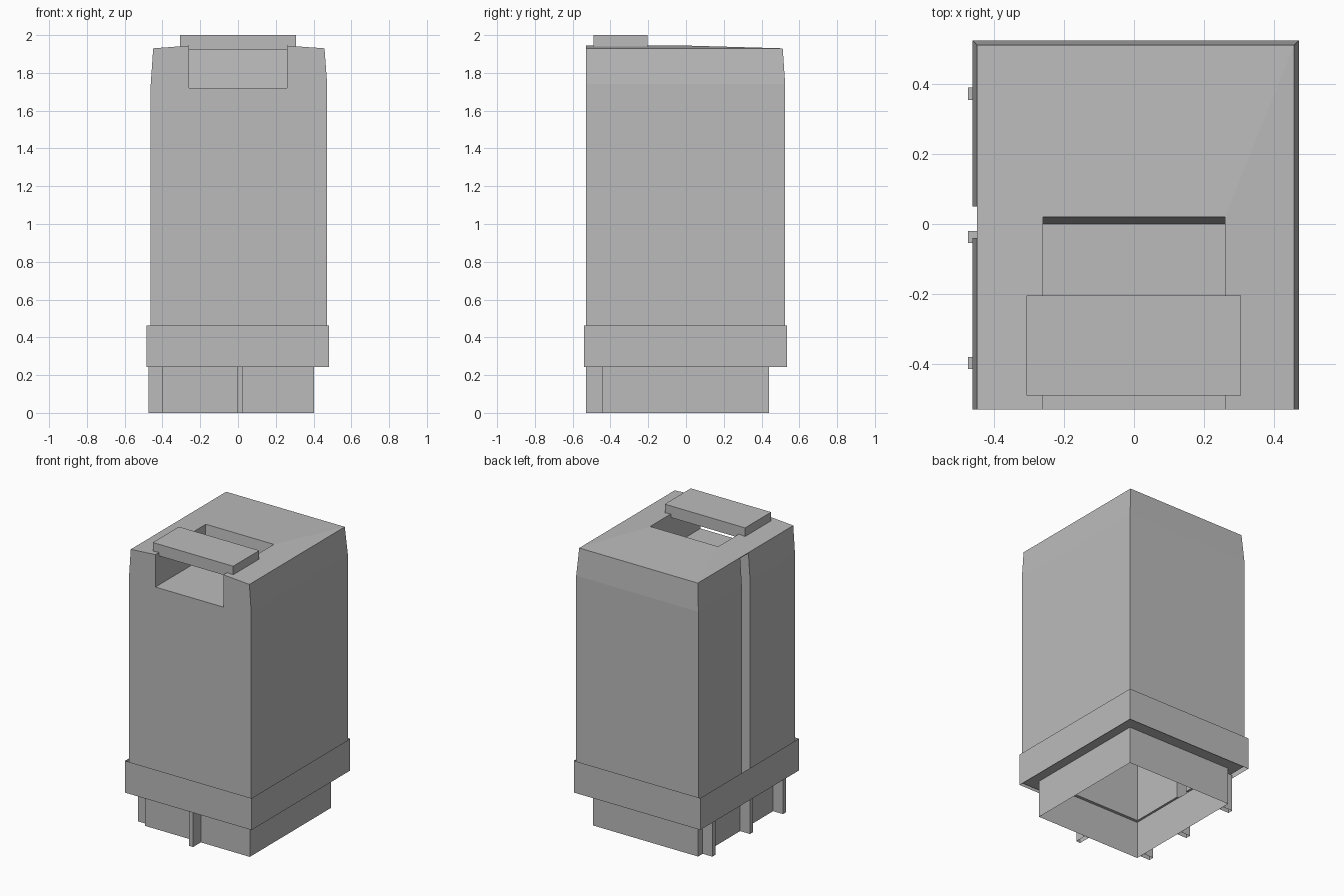
import bpy
import bmesh

cube = bpy.data.objects.get("Cube")
if cube:
    bpy.data.objects.remove(cube, do_unlink=True)

grey = bpy.data.materials.new("plain_grey")
grey.use_nodes = True
grey.diffuse_color = (0.5, 0.5, 0.5, 1)
grey.node_tree.nodes["Principled BSDF"].inputs["Base Color"].default_value = grey.diffuse_color


def finish(name, bm):
    bmesh.ops.recalc_face_normals(bm, faces=bm.faces)
    mesh = bpy.data.meshes.new(name)
    bm.to_mesh(mesh)
    bm.free()
    mesh.materials.append(grey)
    obj = bpy.data.objects.new(name, mesh)
    bpy.context.collection.objects.link(obj)
    return obj


def box(name, x, y, z, top=True, bottom=True):
    """Box between pairs of limits, optionally open at top or bottom."""
    bm = bmesh.new()
    bmesh.ops.create_cube(bm, size=1)
    bm.normal_update()
    drop = [f for f in bm.faces
            if (f.normal.z > 0.5 and not top) or (f.normal.z < -0.5 and not bottom)]
    bmesh.ops.delete(bm, geom=drop, context='FACES_ONLY')
    for v in bm.verts:
        v.co = [lim[0] if c < 0 else lim[1] for c, lim in zip(v.co, (x, y, z))]
    return finish(name, bm)


# Body shell: tapered block with a crowned top and a pocket open to the front
FRONT, BASE, HAND = -0.53, 0.257, 0.26
bm = bmesh.new()


def ring(x0, x1, y1, z):
    return [bm.verts.new((x, y, z)) for x, y in
            ((x0, FRONT), (x1, FRONT), (x1, y1), (x0, y1))]


low = ring(-0.462, 0.472, 0.525, BASE)
mid = ring(-0.462, 0.472, 0.525, 1.74)
high = ring(-0.449, 0.458, 0.512, 1.93)
floor = ring(-HAND, HAND, 0.0, 1.72)
rim = ring(-HAND, HAND, 0.02, 1.944)

bm.faces.new(low)
bm.faces.new(floor)
for i in (1, 2, 3):
    j = (i + 1) % 4
    bm.faces.new((low[i], low[j], mid[j], mid[i]))
    bm.faces.new((mid[i], mid[j], high[j], high[i]))
    bm.faces.new((high[i], high[j], rim[j], rim[i]))
    bm.faces.new((rim[i], rim[j], floor[j], floor[i]))
bm.faces.new((low[0], low[1], mid[1], high[1], rim[1],
              floor[1], floor[0], rim[0], high[0], mid[0]))
body = finish("body", bm)

# Hollow interior and the tall slot through the right side wall
cutters = [box("interior_cutter", (-0.385, 0.385), (-0.425, 0.42), (0.1, 1.69)),
           box("slot_cutter", (-0.6, -0.37), (-0.04, 0.05), (0.1, 1.925))]
bpy.context.view_layer.objects.active = body
for cutter in cutters:
    mod = body.modifiers.new(cutter.name, 'BOOLEAN')
    mod.operation = 'DIFFERENCE'
    mod.solver = 'EXACT'
    mod.object = cutter
    bpy.ops.object.modifier_apply(modifier=mod.name)
    bpy.data.objects.remove(cutter, do_unlink=True)

# Handle bar bridging the pocket
box("handle", (-0.308, 0.306), (-0.49, -0.205), (1.92, 2.0))

# Thin collar around the lower body
box("collar", (-0.485, 0.482), (-0.54, 0.536), (0.243, 0.463), top=False, bottom=False)

# Open plinth below the body
box("plinth", (-0.4, 0.402), (-0.445, 0.44), (0, BASE), top=False, bottom=False)

# Ribs standing out from the plinth
box("front_rib", (-0.005, 0.027), (FRONT, -0.445), (0, BASE), bottom=False)
for name, y in (("back", 0.355), ("middle", -0.055), ("front", -0.415)):
    box(f"right_{name}_rib", (-0.475, -0.4), (y, y + 0.035), (0, BASE), bottom=False)
